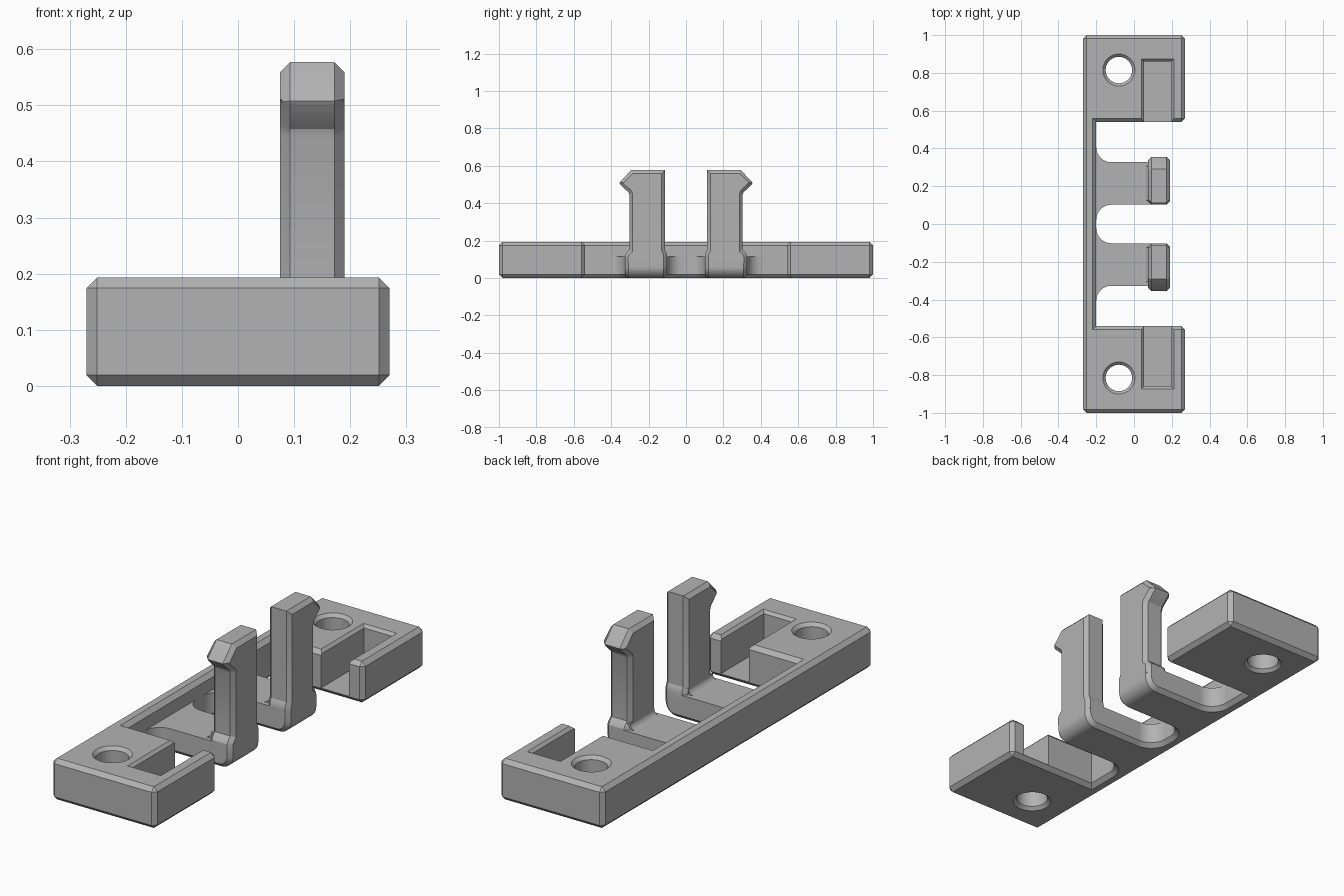
import bpy, bmesh, math
from mathutils import Vector

if "Cube" in bpy.data.objects:
    bpy.data.objects.remove(bpy.data.objects["Cube"])

grey = bpy.data.materials.new("plain grey")
grey.use_nodes = True
grey.diffuse_color = (0.45, 0.45, 0.45, 1)
grey.node_tree.nodes["Principled BSDF"].inputs["Base Color"].default_value = (0.45, 0.45, 0.45, 1)

CH = 0.019      # edge chamfer
H = 0.193       # base height
RAIL = -0.2     # inner face of the rail
PLATE = 0.115   # thickness of the clip foot


def finish(bm, name):
    bmesh.ops.recalc_face_normals(bm, faces=bm.faces)
    mesh = bpy.data.meshes.new(name)
    bm.to_mesh(mesh)
    bm.free()
    ob = bpy.data.objects.new(name, mesh)
    bpy.context.collection.objects.link(ob)
    mesh.materials.append(grey)
    return ob


def prism(name, outline, axis, lo, hi, pick=None, width=CH):
    """Extrude a 2D outline along an axis, chamfering the edges that pick accepts."""
    def place(p, d):
        return {"x": (d, *p), "y": (p[0], d, p[1]), "z": (*p, d)}[axis]
    bm = bmesh.new()
    ends = [[bm.verts.new(place(p, d)) for p in outline] for d in (lo, hi)]
    bm.faces.new(ends[0])
    bm.faces.new(ends[1])
    n = len(outline)
    for i in range(n):
        j = (i + 1) % n
        bm.faces.new((ends[0][i], ends[0][j], ends[1][j], ends[1][i]))
    bmesh.ops.recalc_face_normals(bm, faces=bm.faces)
    bm.normal_update()
    if pick:
        edges = [e for e in bm.edges if pick(e)]
        bmesh.ops.bevel(bm, geom=edges, offset=width, segments=1, affect="EDGES")
    return finish(bm, name)


def arc(cx, cy, r, a0, a1, steps=10):
    angles = [math.radians(a0 + (a1 - a0) * i / steps) for i in range(steps + 1)]
    return [(cx + r * math.cos(a), cy + r * math.sin(a)) for a in angles]


def smooth(ob):
    bpy.ops.object.select_all(action="DESELECT")
    bpy.context.view_layer.objects.active = ob
    ob.select_set(True)
    bpy.ops.object.shade_smooth_by_angle(angle=math.radians(25))


def cut(ob, cutter):
    mod = ob.modifiers.new("cut", "BOOLEAN")
    mod.operation = "DIFFERENCE"
    mod.solver = "EXACT"
    mod.object = cutter
    bpy.context.view_layer.objects.active = ob
    bpy.ops.object.modifier_apply(modifier=mod.name)
    bpy.data.objects.remove(cutter)


def along(e, axis):
    d = e.verts[0].co - e.verts[1].co
    return abs(d[axis]) > 0.9 * d.length


def mirror_y(ob, name):
    """Copy a part to the other half."""
    bm = bmesh.new()
    bm.from_mesh(ob.data)
    for v in bm.verts:
        v.co.y *= -1
    return finish(bm, name)


# Base: rail with a block at each end
outline = [(-0.27, -1), (0.27, -1), (0.27, -0.54), (RAIL, -0.54),
           (RAIL, 0.54), (0.27, 0.54), (0.27, 1), (-0.27, 1)]
base = prism("base", outline, "z", 0, H, lambda e: e.is_convex)

for side in (-1, 1):
    # Screw hole, countersunk at both ends
    bm = bmesh.new()
    rings = []
    for z, r in ((-0.01, 0.095), (0.015, 0.07), (H - 0.015, 0.07), (H + 0.01, 0.095)):
        rings.append([bm.verts.new((x, y, z)) for x, y in arc(-0.08, side * 0.815, r, 0, 360, 48)[:-1]])
    bm.faces.new(rings[0])
    bm.faces.new(rings[-1])
    for a, b in zip(rings, rings[1:]):
        for i in range(len(a)):
            j = (i + 1) % len(a)
            bm.faces.new((a[i], a[j], b[j], b[i]))
    cut(base, finish(bm, "hole_cutter"))

    # Pocket open toward the middle, with a chamfered rim
    bm = bmesh.new()
    layers = []
    for z, g in ((CH + 0.002, 0), (H - 0.013, 0), (H + 0.01, 0.023)):
        layers.append([bm.verts.new((x, side * y, z)) for x, y in
                       ((0.052 - g, 0.5), (0.198 + g, 0.5), (0.198 + g, 0.86 + g), (0.052 - g, 0.86 + g))])
    bm.faces.new(layers[0])
    bm.faces.new(layers[-1])
    for a, b in zip(layers, layers[1:]):
        for i in range(4):
            j = (i + 1) % 4
            bm.faces.new((a[i], a[j], b[j], b[i]))
    cut(base, finish(bm, "pocket_cutter"))
smooth(base)

# Clip foot: flat plate with a rounded outer lower corner
Y0, Y1 = 0.102, 0.327
foot_profile = [(-0.24, 0)] + arc(0.13, 0.06, 0.06, -90, 0) + [(0.19, PLATE), (-0.24, PLATE)]


def foot_edge(e):
    low = all(v.co.z < 0.07 or v.co.x > 0.18 for v in e.verts)
    return low and not along(e, 1)


foot = prism("clip_foot_left_end", foot_profile, "y", Y0, Y1, foot_edge)

# Upright clip arm with an outward hook
arm_profile = [(Y0, 0.08), (Y1, 0.08), (Y1, 0.12), (0.318, 0.136), (0.303, 0.15),
               (0.303, 0.445), (0.308, 0.458), (0.352, 0.5), (0.356, 0.508), (0.352, 0.516),
               (0.292, 0.577), (0.112, 0.577), (0.112, 0.15), (0.105, 0.136), (Y0, 0.12)]
arm = prism("clip_arm", arm_profile, "x", 0.075, 0.19,
            lambda e: not along(e, 0) and not all(v.co.z < 0.09 for v in e.verts), 0.018)

# Curved root where the arm meets the foot
R = 0.03
root_profile = arc(0.076 - R, PLATE + R, R, -90, 0) + [(0.1, PLATE + R), (0.1, 0.1), (0.076 - R, 0.1)]
root = prism("clip_root", root_profile, "y", 0.125, 0.307)

# Rounded webs between foot and rail
W, LAP = 0.08, 0.04


def web(name, y, s):
    pts = arc(RAIL + W, y + s * W, W, 180, 180 + s * 90)
    pts += [(RAIL + W, y - s * LAP), (RAIL - LAP, y - s * LAP), (RAIL - LAP, y + s * W)]

    def on_arc(e):
        return all(v.co.z < 0.01 and v.co.x > RAIL - 0.01 and s * (v.co.y - y) > -0.01 for v in e.verts)
    return prism(name, pts, "z", 0, PLATE, on_arc)


parts = [foot, arm, root, web("web_outer", Y1, 1), web("web_inner", Y0, -1)]
for part, label in zip(parts, ("clip_foot", "clip_arm", "clip_root", "web_outer", "web_inner")):
    part.name = label + "_back"
    smooth(part)
    smooth(mirror_y(part, label + "_front"))
